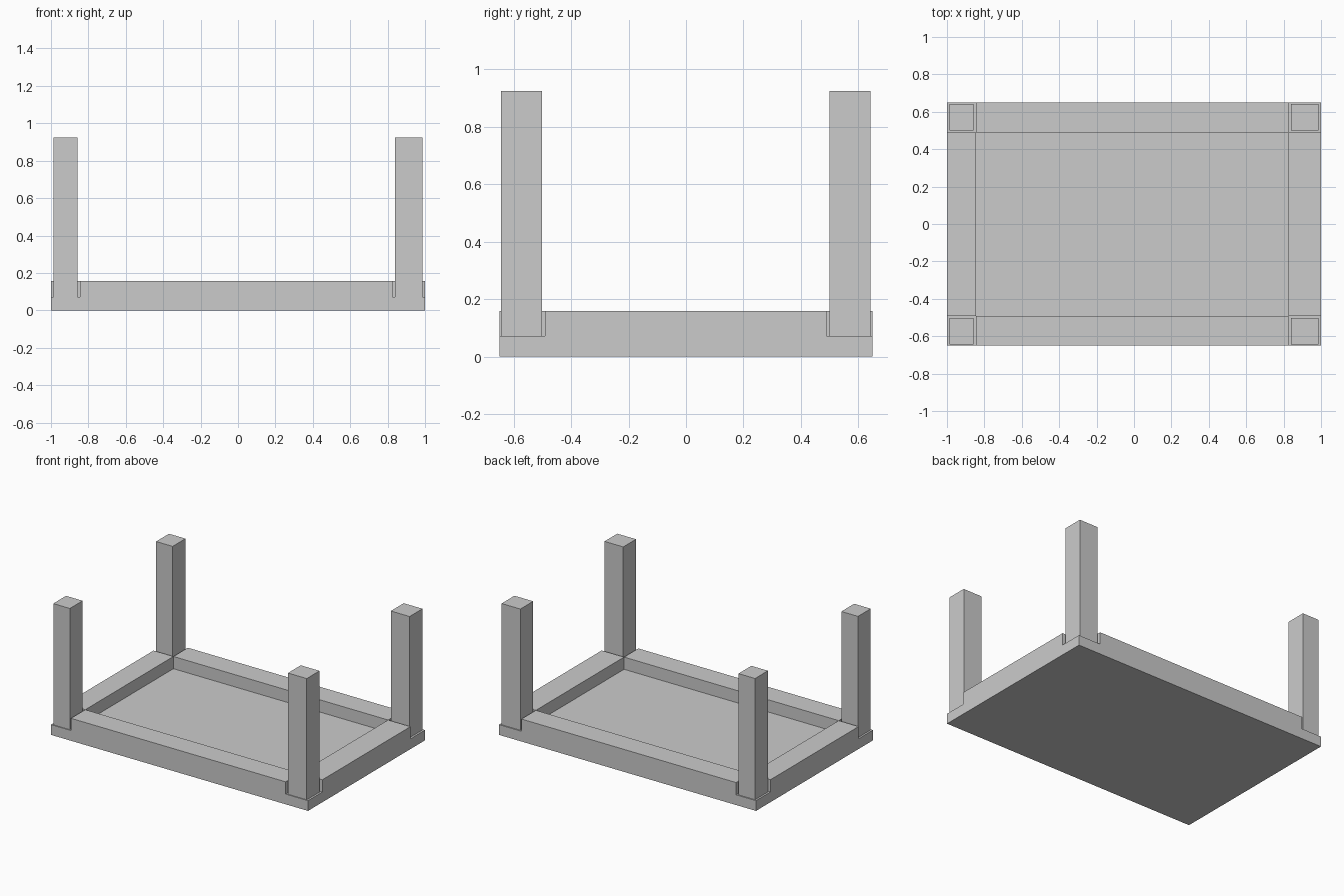
import bpy
import bmesh
from mathutils import Vector

if "Cube" in bpy.data.objects:
    bpy.data.objects.remove(bpy.data.objects["Cube"])


def box(name, x, y, z):
    """Axis-aligned box from (min, max) ranges."""
    bm = bmesh.new()
    bmesh.ops.create_cube(bm, size=1)
    for v in bm.verts:
        v.co = Vector(r[0] if c < 0 else r[1] for c, r in zip(v.co, (x, y, z)))
    mesh = bpy.data.meshes.new(name)
    bm.to_mesh(mesh)
    bm.free()
    obj = bpy.data.objects.new(name, mesh)
    bpy.context.collection.objects.link(obj)
    return obj


BASE, RIM, TOP = 0.072, 0.158, 0.925
X0, X1 = -0.845, 0.826      # inner rim edges
Y0, Y1 = -0.491, 0.489

# Flat panel
box("table_top", (-1, 1), (-0.65, 0.65), (0, BASE))

# Raised rails, leaving the corners open as leg sockets
box("front_rail", (X0, X1), (-0.65, Y0), (BASE, RIM))
box("back_rail", (X0, X1), (Y1, 0.65), (BASE, RIM))
box("left_rail", (-1, X0), (Y0, Y1), (BASE, RIM))
box("right_rail", (X1, 1), (Y0, Y1), (BASE, RIM))

# Four upright legs standing in the sockets
for side, x in (("left", (-0.987, -0.858)), ("right", (0.84, 0.986))):
    for end, y in (("front", (-0.644, -0.502)), ("back", (0.499, 0.642))):
        box(f"{end}_{side}_leg", x, y, (BASE, TOP))
